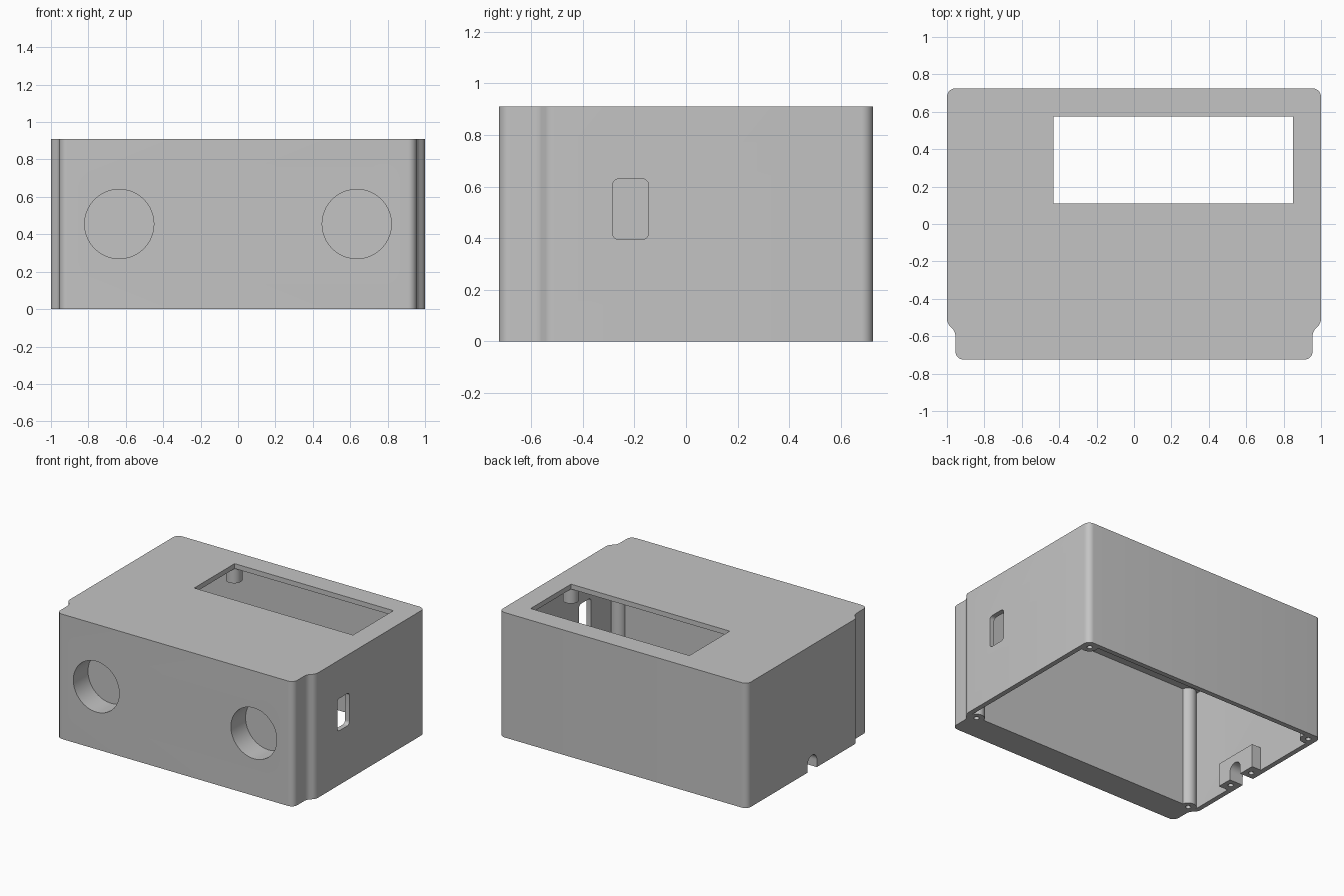
import bpy
import bmesh
from mathutils import Matrix

cube = bpy.data.objects.get("Cube")
if cube:
    bpy.data.objects.remove(cube, do_unlink=True)

HEIGHT = 0.91
WALL = 0.036
BACK, FRONT = 0.725, -0.725
BLOCK_BACK = -0.52          # inner face of the thick front


def to_object(name, bm):
    bmesh.ops.recalc_face_normals(bm, faces=bm.faces)
    mesh = bpy.data.meshes.new(name)
    bm.to_mesh(mesh)
    bm.free()
    obj = bpy.data.objects.new(name, mesh)
    bpy.context.collection.objects.link(obj)
    return obj


def prism(name, outline, low, high, radius=0.0, segments=8):
    """Extrude an outline upwards, with optional rounded corners."""
    bm = bmesh.new()
    bm.faces.new([bm.verts.new((x, y, low)) for x, y in outline])
    if radius:
        bmesh.ops.bevel(bm, geom=bm.verts[:], offset=radius, affect='VERTICES',
                        segments=segments, profile=0.5)
    made = bmesh.ops.extrude_face_region(bm, geom=bm.faces[:])["geom"]
    top = [v for v in made if isinstance(v, bmesh.types.BMVert)]
    bmesh.ops.translate(bm, verts=top, vec=(0, 0, high - low))
    return to_object(name, bm)


def rect(x0, x1, y0, y1):
    return [(x0, y0), (x1, y0), (x1, y1), (x0, y1)]


def cylinder(name, x, y, low, high, radius, sides=32):
    bm = bmesh.new()
    bmesh.ops.create_cone(bm, cap_ends=True, segments=sides, radius1=radius,
                          radius2=radius, depth=high - low)
    bmesh.ops.translate(bm, verts=bm.verts, vec=(x, y, (low + high) / 2))
    return to_object(name, bm)


def turn(obj, axis):
    """Swing the z axis of a part onto the x or y axis."""
    cycle = {'X': ((0, 0, 1), (1, 0, 0), (0, 1, 0)),
             'Y': ((0, 1, 0), (0, 0, 1), (1, 0, 0))}[axis]
    obj.data.transform(Matrix(cycle).to_4x4())
    return obj


def combine(target, tool, operation='DIFFERENCE'):
    mod = target.modifiers.new("combine", 'BOOLEAN')
    mod.operation = operation
    mod.solver = 'EXACT'
    mod.object = tool
    bpy.context.view_layer.objects.active = target
    bpy.ops.object.modifier_apply(modifier=mod.name)
    bpy.data.objects.remove(tool, do_unlink=True)


# Outer body, stepped in slightly at the front
right_side = [(0.955, FRONT), (0.955, -0.575), (1.0, -0.53), (1.0, BACK)]
outline = right_side + [(-x, y) for x, y in reversed(right_side)]
bm = bmesh.new()
bm.faces.new([bm.verts.new((x, y, 0)) for x, y in outline])
corners = [v for v in bm.verts if abs(v.co.y) > 0.7]
steps = [v for v in bm.verts if abs(v.co.y) < 0.7]
for verts, radius in ((corners, 0.045), (steps, 0.022)):
    bmesh.ops.bevel(bm, geom=verts, offset=radius, affect='VERTICES',
                    segments=8, profile=0.5)
made = bmesh.ops.extrude_face_region(bm, geom=bm.faces[:])["geom"]
bmesh.ops.translate(bm, verts=[v for v in made if isinstance(v, bmesh.types.BMVert)],
                    vec=(0, 0, HEIGHT))
enclosure = to_object("enclosure", bm)

# Cavity, leaving bosses, display posts and the cable pad standing
side = 1 - WALL
cavity = prism("cavity", rect(-side, side, BLOCK_BACK, BACK - WALL),
               -0.1, HEIGHT - WALL, 0.02)
screws = [(s * x, y) for s in (-1, 1) for x, y in ((0.94, 0.665), (0.91, -0.53))]
clamp_screws = [(-0.94, 0.08), (-0.94, -0.13)]
posts = [(0.21 + s * 0.675, 0.34 + t * 0.28) for s in (-1, 1) for t in (-1, 1)]
for x, y in screws:
    combine(cavity, cylinder("boss", x, y, -0.2, 1, 0.055))
for x, y in posts:
    combine(cavity, cylinder("post", x, y, 0.765, 1, 0.054))
combine(cavity, prism("cable_pad", rect(-1.1, -0.89, -0.19, 0.15), -0.2, 0.17))
combine(enclosure, cavity)

# Screw holes
for x, y in screws + clamp_screws:
    top = 0.3 if (x, y) in screws else 0.12
    combine(enclosure, cylinder("screw_hole", x, y, -0.1, top, 0.018, 16))

# Display window
combine(enclosure, prism("window", rect(-0.43, 0.85, 0.11, 0.575), HEIGHT - 0.1, 1))

# Round blind pockets in the front
for x in (-0.635, 0.635):
    pocket = turn(cylinder("pocket", 0.455, x, -1, BLOCK_BACK - WALL, 0.185, 64), 'Y')
    combine(enclosure, pocket)

# Rounded switch slot in the side
slot = turn(prism("slot", rect(-0.285, -0.145, 0.395, 0.63), 0.9, 1.1, 0.025), 'X')
combine(enclosure, slot)

# Arched cable notch through the pad
arch = turn(cylinder("notch_arch", -0.025, 0.055, -1.1, -0.85, 0.053), 'X')
combine(enclosure, arch)
combine(enclosure, prism("notch", rect(-1.1, -0.85, -0.078, 0.028), -0.1, 0.055))

# Finish
grey = bpy.data.materials.new("light grey plastic")
grey.use_nodes = True
colour = (0.55, 0.55, 0.55, 1)
grey.diffuse_color = colour
grey.node_tree.nodes["Principled BSDF"].inputs["Base Color"].default_value = colour
enclosure.data.materials.clear()
enclosure.data.materials.append(grey)
for face in enclosure.data.polygons:
    face.material_index = 0
bpy.ops.object.select_all(action='DESELECT')
enclosure.select_set(True)
bpy.context.view_layer.objects.active = enclosure
bpy.ops.object.shade_smooth_by_angle(angle=0.5)
